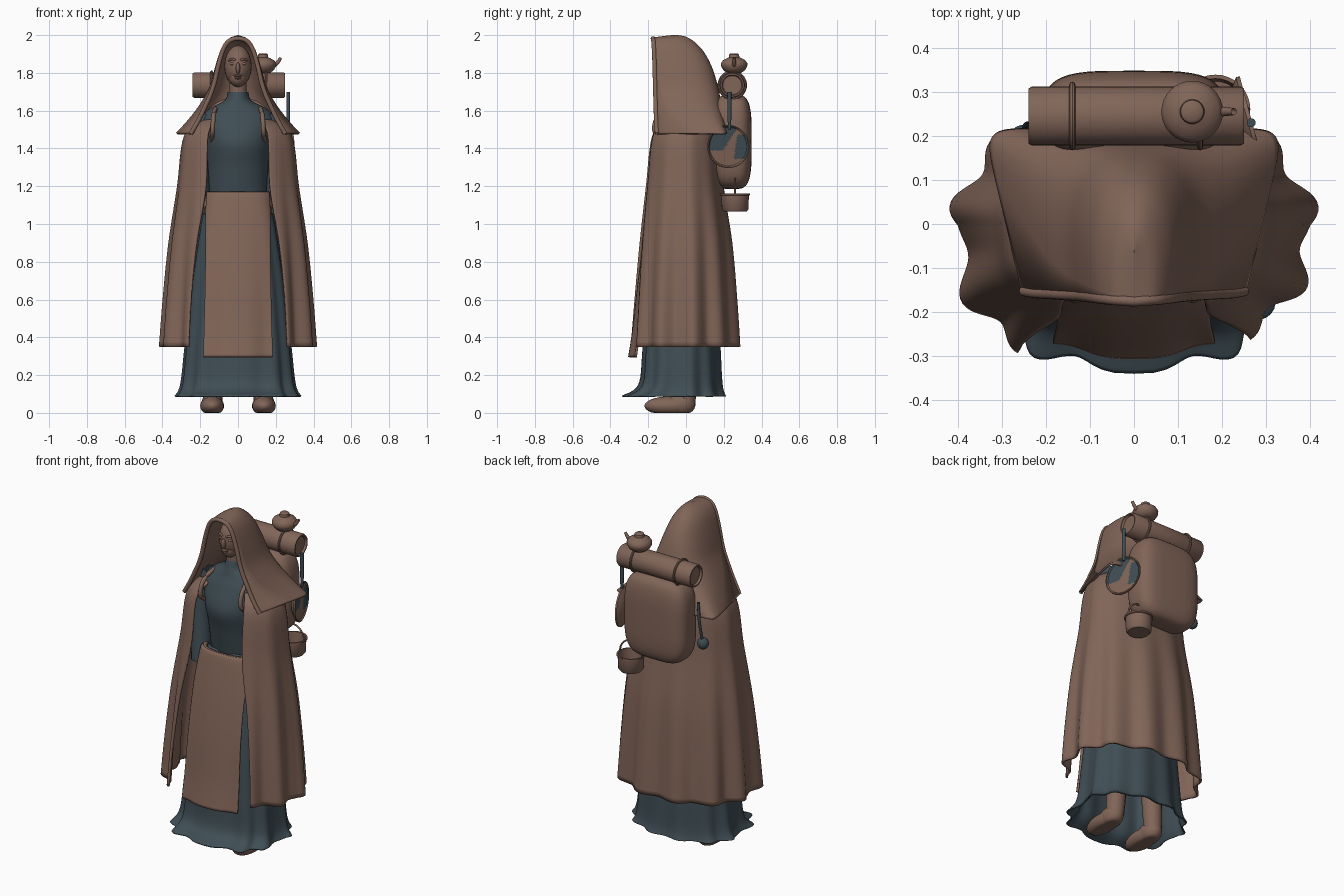
import bpy, bmesh
from math import sin, cos, pi, radians
from mathutils import Vector

cube = bpy.data.objects.get("Cube")
if cube:
    bpy.data.objects.remove(cube, do_unlink=True)


def material(name, rgb):
    m = bpy.data.materials.new(name)
    m.use_nodes = True
    m.diffuse_color = (*rgb, 1)
    for n in m.node_tree.nodes:
        if n.type == 'BSDF_PRINCIPLED':
            n.inputs["Base Color"].default_value = (*rgb, 1)
    return m


BROWN = material("earth brown", (0.22, 0.13, 0.098))
SLATE = material("dark slate", (0.05, 0.075, 0.09))


def finish(ob, mat, angle=40):
    ob.data.materials.append(mat)
    bpy.ops.object.select_all(action='DESELECT')
    ob.select_set(True)
    bpy.context.view_layer.objects.active = ob
    bpy.ops.object.shade_smooth_by_angle(angle=radians(angle))
    return ob


def from_bmesh(name, bm, mat, angle=40):
    bmesh.ops.remove_doubles(bm, verts=bm.verts[:], dist=2e-4)
    bmesh.ops.recalc_face_normals(bm, faces=bm.faces[:])
    me = bpy.data.meshes.new(name)
    bm.to_mesh(me)
    bm.free()
    ob = bpy.data.objects.new(name, me)
    bpy.context.collection.objects.link(ob)
    return finish(ob, mat, angle)


def sheet(name, mat, rows, cols, fn, closed=False, thick=0, angle=60):
    """Surface through fn(u, v); closed wraps it around u."""
    bm = bmesh.new()
    n = cols if closed else cols + 1
    g = [[bm.verts.new(fn(j / cols, i / rows)) for j in range(n)] for i in range(rows + 1)]
    for i in range(rows):
        for j in range(cols):
            k = (j + 1) % n
            bm.faces.new((g[i][j], g[i][k], g[i + 1][k], g[i + 1][j]))
    ob = from_bmesh(name, bm, mat, angle)
    if thick:
        mod = ob.modifiers.new("thickness", 'SOLIDIFY')
        mod.thickness, mod.offset = thick, 0
    return ob


def sample(tab, v):
    """Smooth curve through the rows of a table."""
    p = v * (len(tab) - 1)
    i = min(int(p), len(tab) - 2)
    t = p - i
    rows = [tab[max(0, min(len(tab) - 1, i + k))] for k in (-1, 0, 1, 2)]
    return [0.5 * (2 * b + (c - a) * t + (2 * a - 5 * b + 4 * c - d) * t * t
                   + (3 * b - a - 3 * c + d) * t ** 3) for a, b, c, d in zip(*rows)]


def power(x, e):
    return abs(x) ** e * (1 if x >= 0 else -1)


def ring(a, z, rx, front, back, amp=0, folds=0, e=1.0):
    """Point on a pleated oval; a = 0 faces the front, which e makes boxier."""
    r = 1 + amp * cos(folds * a)
    if cos(a) < 0:
        e = 1
    c = power(cos(a), e) * r
    return (rx * power(sin(a), e) * r, c * front if c > 0 else -c * back, z)


def lathe(name, mat, profile, loc=(0, 0, 0), rot=(0, 0, 0), segs=32):
    def fn(u, v):
        r, z = profile[round(v * (len(profile) - 1))]
        return (r * cos(2 * pi * u), r * sin(2 * pi * u), z)
    ob = sheet(name, mat, len(profile) - 1, segs, fn, True, angle=40)
    ob.location, ob.rotation_euler = loc, rot
    return ob


def tube(name, mat, pts, radius, taper=1.0):
    pts = [Vector(p) for p in pts]

    def fn(u, v):
        p = Vector(sample(pts, v))
        d = Vector(sample(pts, min(1, v + .02))) - Vector(sample(pts, max(0, v - .02)))
        d.normalize()
        side = d.cross(Vector((0, 1, 0) if abs(d.y) < .8 else (1, 0, 0))).normalized()
        r = radius * (1 + (taper - 1) * v)
        return p + r * (side * cos(2 * pi * u) + d.cross(side) * sin(2 * pi * u))
    return sheet(name, mat, 8 * (len(pts) - 1), 12, fn, True)


def ball(name, mat, loc, scale, floor=0):
    bm = bmesh.new()
    bmesh.ops.create_uvsphere(bm, u_segments=24, v_segments=16, radius=1)
    for v in bm.verts:
        v.co = Vector(loc) + Vector([a * b for a, b in zip(v.co, scale)])
        v.co.z = max(v.co.z, floor)
    return from_bmesh(name, bm, mat)


# Dress: fitted bodice with collar, long skirt with a spreading hem
bodice = [(1.70, .055, -.08, .02), (1.655, .07, -.095, .04), (1.61, .15, -.11, .07),
          (1.55, .2, -.14, .09), (1.43, .18, -.183, .1), (1.3, .165, -.155, .1), (1.12, .155, -.12, .1)]
sheet("bodice", SLATE, 36, 48, lambda u, v: ring(2 * pi * u, *sample(bodice, v)), True)

skirt = [(1.17, .15, -.12, .1, 0), (1.0, .195, -.155, .13, .01), (.7, .24, -.19, .16, .02),
         (.35, .275, -.22, .18, .025), (.15, .295, -.24, .19, .035), (.087, .32, -.322, .205, .05)]
sheet("skirt", SLATE, 36, 132, lambda u, v: ring(2 * pi * u, *sample(skirt, v), folds=11, e=.65), True, .008)

# Apron: wrapped waist band, rolled top edge and a hanging front panel
band = [(1.16, .17, -.15, .1, 0, 1.25), (1.14, .18, -.16, .12, 0, 1.2),
        (1.1, .195, -.17, .14, .01, 1.05), (1.05, .2, -.178, .15, .01, .95)]
panel = [(1.165, .175, -.155, .1, 0, 1.07), (1.14, .187, -.17, .12, 0, .96), (.94, .222, -.21, .15, .01, .7),
         (.7, .25, -.245, .17, .015, .59), (.45, .275, -.27, .18, .025, .54), (.295, .29, -.292, .2, .03, .52)]


def wrap(tab):
    def fn(u, v):
        *row, half = sample(tab, v)
        return ring((2 * u - 1) * half, *row, folds=9, e=.65)
    return fn


sheet("apron_band", BROWN, 12, 40, wrap(band), thick=.01)
sheet("apron_panel", BROWN, 30, 40, wrap(panel), thick=.012)
tube("apron_rolled_edge", BROWN, [wrap(band)(i / 12, 0) for i in range(13)], .012)

# Cloak: pleated, open at the front, its right edge hanging further forward
cloak = [(1.55, .18, -.12, .12, 0, .6), (1.465, .28, -.19, .17, .005, .5),
         (1.2, .315, -.22, .195, .012, .46), (.9, .355, -.255, .24, .03, .54),
         (.6, .38, -.282, .263, .045, .58), (.35, .395, -.298, .277, .055, .58)]


def cloak_point(u, v):
    *row, gap = sample(cloak, v)
    a = gap + u * 2 * (pi - gap)
    row[2] *= 1 - .1 * v * sin(a)
    return ring(a, *row, folds=11, e=.78)


sheet("cloak", BROWN, 30, 150, cloak_point, thick=.012)

# Hood with a broad shoulder cape; each row is height, half width, back, squareness
hood = [(1.478, .312, .212, .13), (1.55, .262, .197, .3), (1.63, .215, .182, .55), (1.72, .168, .165, .75),
        (1.82, .138, .135, .85), (1.9, .112, .095, .9), (1.95, .088, .052, .95),
        (1.985, .052, .0, 1), (1.996, 0, -.06, 1)]


def hood_point(u, v):
    z, w, back, e = sample(hood, v)
    t = 2 * u - 1
    turn = pi / 2 * power(t, 1.7)  # columns gather at the back
    c, s = power(-sin(turn), e), power(max(0, cos(turn)), e)
    front = -.155 - .02 * v
    return (w * c * (.8 + .28 * s), front + (back - front) * s, z - .014 * v * (1 - s))


sheet("hood", BROWN, 40, 72, hood_point, thick=.012)
rim = [hood_point(0, i / 12) for i in range(12)]
rim += [hood_point(0, 1)] + [(-x, y, z) for x, y, z in reversed(rim)]
tube("hood_rim", BROWN, rim, .012)

# Head and face
ball("head", BROWN, (0, -.045, 1.835), (.072, .09, .11))
ball("jaw", BROWN, (0, -.075, 1.775), (.045, .055, .05))
lathe("neck", BROWN, [(.045, 0), (.045, .14)], (0, -.03, 1.66))
ball("nose", BROWN, (0, -.138, 1.825), (.012, .02, .03))
ball("upper_lip", BROWN, (0, -.129, 1.783), (.022, .01, .006))
ball("lower_lip", BROWN, (0, -.127, 1.772), (.018, .01, .006))

# Paired parts
for side, s in (("left", 1), ("right", -1)):
    ball(side + "_eye", BROWN, (s * .029, -.118, 1.848), (.015, .012, .008))
    tube(side + "_brow", BROWN, [(s * .012, -.132, 1.866), (s * .03, -.125, 1.873), (s * .05, -.107, 1.866)], .006)
    tube(side + "_sleeve", SLATE, [(s * .16, 0, 1.57), (s * .215, -.03, 1.35), (s * .2, -.06, 1.05)], .06)
    tube(side + "_pack_strap", BROWN, [(s * .14, -.1, 1.44), (s * .135, -.165, 1.49), (s * .13, -.145, 1.57),
                                       (s * .12, -.05, 1.61), (s * .13, .12, 1.57), (s * .13, .2, 1.5)], .012)
    tube(side + "_leg", BROWN, [(s * .135, .0, .05), (s * .125, .0, .25), (s * .11, -.01, .6)], .05, 1.3)
    ball(side + "_foot", BROWN, (s * .137, -.09, .037), (.063, .13, .05))
    ball(side + "_heel", BROWN, (s * .137, -.03, .045), (.058, .08, .06))

# Backpack: plump, with rounded corners
pack_shape = lambda u, v: (.208 * power(cos(2 * pi * u), .5) * power(sin(pi * v), .45),
                           .245 + .103 * power(sin(2 * pi * u), .65) * power(sin(pi * v), .5),
                           1.435 - .25 * power(cos(pi * v), .55))
sheet("backpack", BROWN, 32, 48, pack_shape, True)

# Bedroll and its two ties
quarter = (0, pi / 2, 0)
lathe("bedroll", BROWN, [(0, .012), (.05, .012), (.055, 0), (.062, 0), (.067, .008),
                         (.067, .482), (.062, .49), (.055, .49), (.05, .478), (0, .478)],
      (-.24, .245, 1.735), quarter)
for name, x in (("bedroll_tie_right", -.14), ("bedroll_tie_left", .15)):
    bpy.ops.mesh.primitive_torus_add(major_radius=.071, minor_radius=.007, major_segments=32,
                                     minor_segments=8, location=(x, .245, 1.735), rotation=quarter)
    bpy.context.object.name = name
    finish(bpy.context.object, BROWN)

# Kettle
lathe("kettle", BROWN, [(0, 0), (.038, 0), (.058, .015), (.069, .035), (.07, .05), (.06, .066), (.04, .077),
                        (.028, .082), (.026, .097), (.02, .102), (0, .102)], (.132, .255, 1.8))
tube("kettle_spout", BROWN, [(.18, .255, 1.835), (.205, .255, 1.85), (.227, .255, 1.88)], .013, .6)

# Round dish on the left side, with slate patches chosen by position
dish = lathe("dish", BROWN, [(0, -.025), (.075, -.025), (.114, .003), (.114, .012), (.109, .012)]
             + [(.102 - .0102 * i, .006) for i in range(11)], (.258, .222, 1.41), (0, pi / 2, radians(15)), 96)
dish.data.materials.append(SLATE)
for f in dish.data.polygons:
    up, across = -f.center.x, f.center.y
    upper = across < .66 * up - .015 and up > -.02
    lower = across > .04 + .15 * up and abs(up) < .065
    if f.center.z > 0 and f.center.xy.length < .109 and (upper or lower):
        f.material_index = 1

# Cooking pot with a hanging handle
lathe("cooking_pot", BROWN, [(0, 0), (.06, 0), (.07, .012), (.073, .085), (.079, .088), (.079, .097),
                             (.07, .097), (.064, .02), (0, .015)], (.185, .26, 1.065))
tube("pot_handle", BROWN, [(.185 + .074 * cos(a * pi / 8), .26, 1.155 + .085 * sin(a * pi / 8))
                           for a in range(9)], .005)

# Tool handle on the left, ladle on the right
lathe("tool_handle", SLATE, [(0, 0), (.007, 0), (.01, .06), (.01, .2), (0, .2)], (.266, .23, 1.5))
tube("ladle_handle", SLATE, [(-.25, .2, 1.33), (-.245, .222, 1.45), (-.24, .225, 1.57)], .008)
ball("ladle_bowl", SLATE, (-.25, .195, 1.315), (.033, .03, .035))
